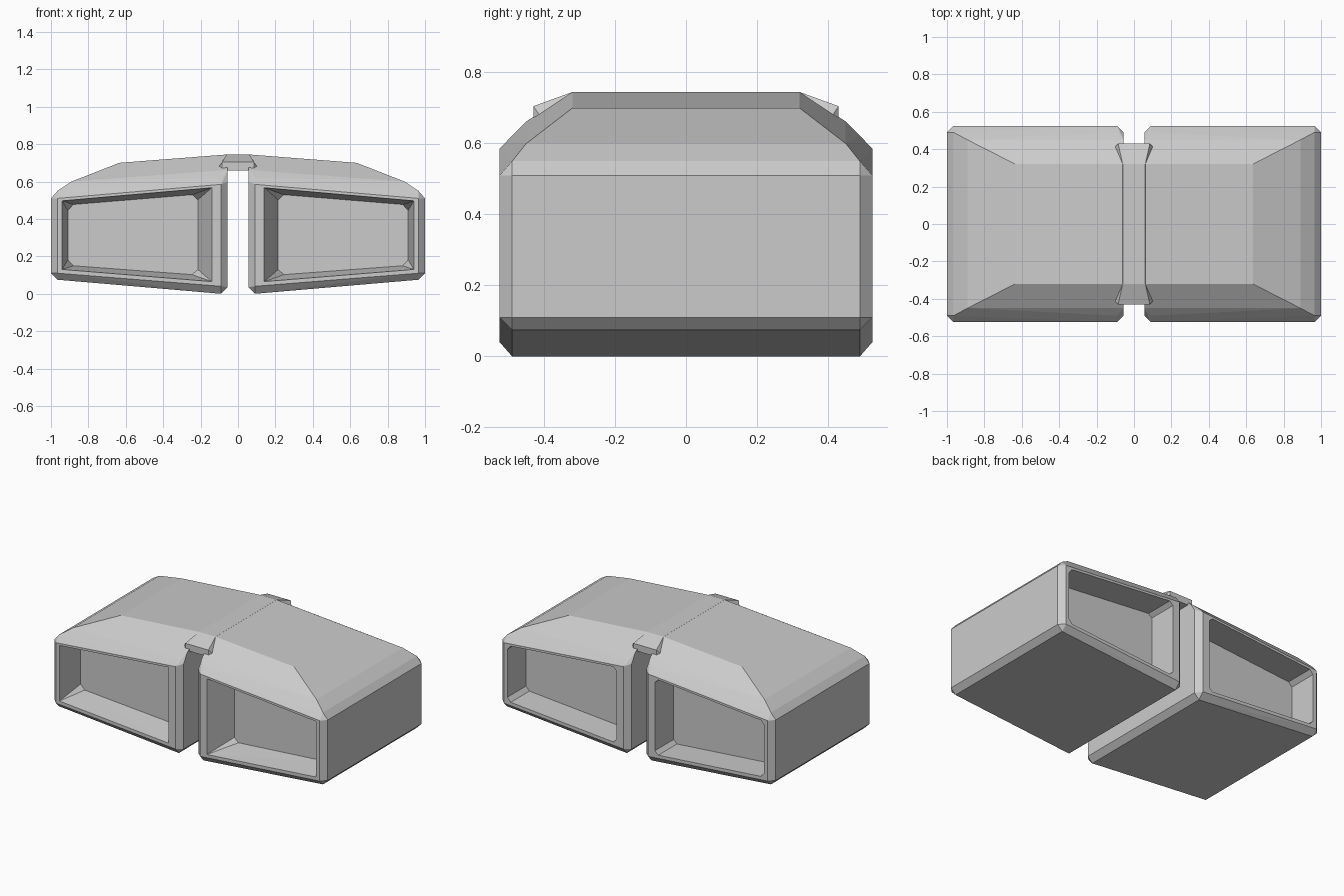
import bpy, bmesh, math

cube = bpy.data.objects.get("Cube")
if cube:
    bpy.data.objects.remove(cube, do_unlink=True)

# Single grey paint
grey = bpy.data.materials.new("light_grey")
grey.use_nodes = True
GREY = (0.6, 0.6, 0.6, 1)
grey.diffuse_color = GREY
grey.node_tree.nodes["Principled BSDF"].inputs["Base Color"].default_value = GREY


def hull(name, points):
    """Convex faceted solid around the given points."""
    bm = bmesh.new()
    for p in points:
        bm.verts.new(p)
    res = bmesh.ops.convex_hull(bm, input=bm.verts)
    loose = {g for g in res["geom_interior"] + res["geom_unused"]
             if isinstance(g, bmesh.types.BMVert)}
    bmesh.ops.delete(bm, geom=list(loose), context='VERTS')
    bmesh.ops.dissolve_limit(bm, angle_limit=math.radians(1.5),
                             verts=bm.verts, edges=bm.edges)
    bmesh.ops.recalc_face_normals(bm, faces=bm.faces)
    mesh = bpy.data.meshes.new(name)
    bm.to_mesh(mesh)
    bm.free()
    mesh.materials.append(grey)
    obj = bpy.data.objects.new(name, mesh)
    bpy.context.collection.objects.link(obj)
    return obj


def front_and_back(points):
    return [(x, s * y, z) for x, y, z in points for s in (-1, 1)]


def boolean(obj, other, operation):
    """Apply a boolean and remove the helper."""
    mod = obj.modifiers.new("boolean", 'BOOLEAN')
    mod.operation, mod.object, mod.solver = operation, other, 'EXACT'
    dg = bpy.context.evaluated_depsgraph_get()
    mesh = bpy.data.meshes.new_from_object(obj.evaluated_get(dg))
    obj.modifiers.clear()
    obj.data = mesh
    bpy.data.objects.remove(other, do_unlink=True)


def clipped(corners, cut):
    """Clip each corner of an x-z polygon."""
    out = []
    for i, (x, z) in enumerate(corners):
        for px, pz in (corners[i - 1], corners[(i + 1) % len(corners)]):
            d = math.hypot(px - x, pz - z)
            out.append((x + (px - x) * cut / d, z + (pz - z) * cut / d))
    return out


def at_depth(corners, y):
    return [(x, y, z) for x, z in corners]


# Pod: chamfered half of the body with its share of the roof
pod = hull("pod", front_and_back([
    # end face
    (.09, .525, .04), (.965, .525, .11), (.965, .525, .51), (.09, .525, .585),
    # underside
    (.09, .49, 0), (.965, .49, .075),
    # outer and inner walls
    (1, .49, .11), (1, .49, .51), (.055, .49, .035), (.055, .49, .6),
    # roof rows
    (.09, .49, .622), (.965, .49, .55),
    (.055, .45, .662), (.89, .45, .6),
    (.055, .32, .745), (.635, .32, .7)]))

# Recessed windows: tapered at the front, straight with clipped corners behind
rim = [(.14, .065), (.94, .13), (.94, .497), (.14, .567)]
floor = [(.215, .1), (.91, .152), (.91, .475), (.215, .532)]
front_cutter = hull("front_window_cutter", at_depth(rim, -.7) + at_depth(rim, -.525)
                    + at_depth(clipped(floor, .03), -.345))
back_rim = clipped(rim, .025)
back_cutter = hull("back_window_cutter", at_depth(back_rim, .7) + at_depth(back_rim, .33))
for cutter in (front_cutter, back_cutter):
    cutter.hide_render = True
    boolean(pod, cutter, 'DIFFERENCE')

# Mirror the pod across the slot
mirror = pod.modifiers.new("mirror", 'MIRROR')
mirror.use_mirror_merge = False
body = pod
body.name = "body"
dg = bpy.context.evaluated_depsgraph_get()
mesh = bpy.data.meshes.new_from_object(body.evaluated_get(dg))
body.modifiers.clear()
body.data = mesh

# Bridge joining the pods under the roof, with raised shoulders at both ends
bridge = hull("bridge", front_and_back(
    [(s * x, y, z) for s in (-1, 1) for x, y, z in
     ((.085, .43, .66), (.085, .43, .705), (.06, .32, .745), (.115, .4, .66))]))
boolean(body, bridge, 'UNION')
